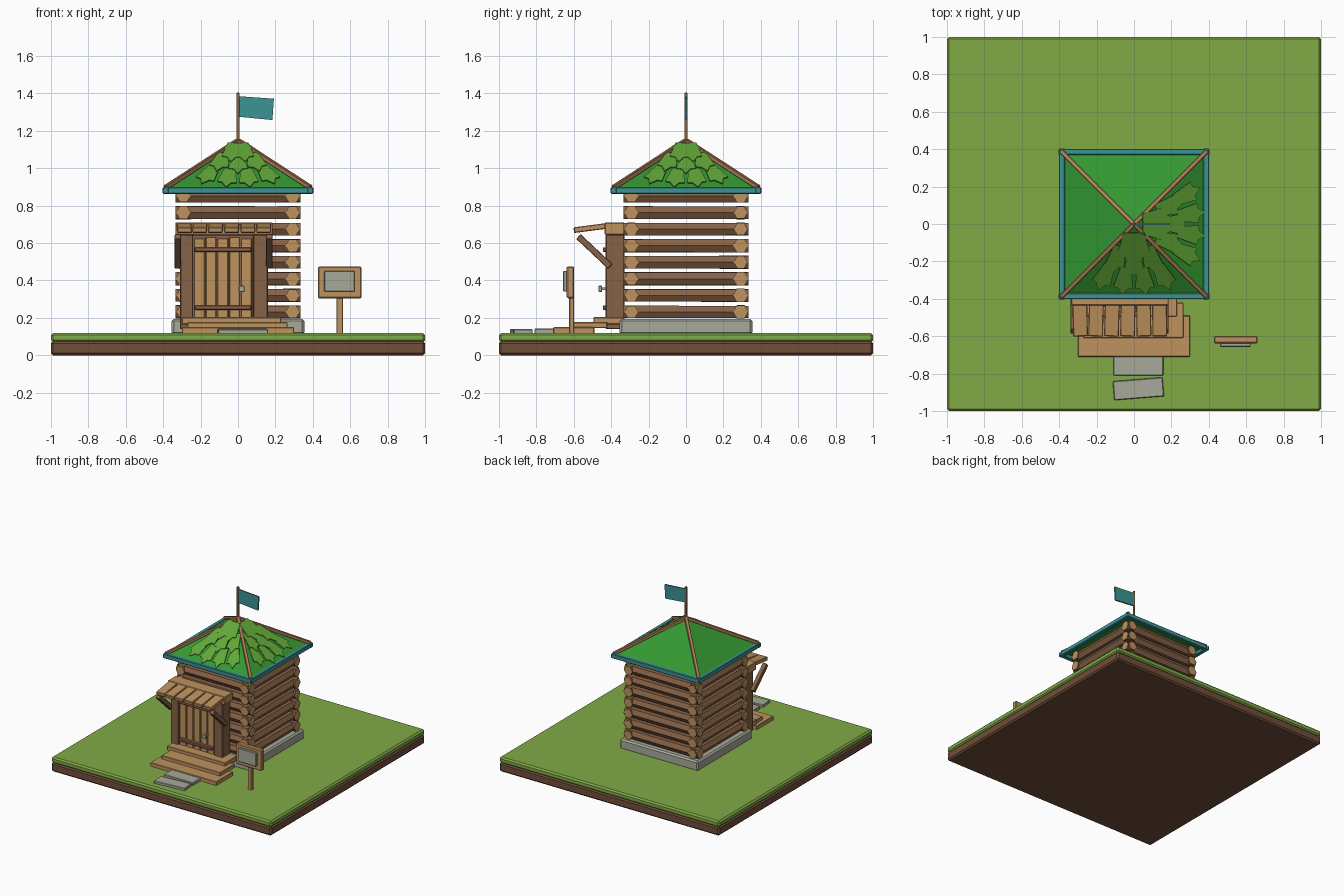
import bpy, bmesh, math, random
from mathutils import Vector, Matrix

random.seed(4)
cube = bpy.data.objects.get("Cube")
if cube:
    bpy.data.objects.remove(cube, do_unlink=True)


def material(name, rgb):
    lin = [((c / 255 + 0.055) / 1.055) ** 2.4 for c in rgb] + [1]
    m = bpy.data.materials.new(name)
    m.use_nodes = True
    m.diffuse_color = lin
    m.node_tree.nodes["Principled BSDF"].inputs["Base Color"].default_value = lin
    return m


SOIL = material("soil brown", (112, 78, 58))
GRASS = material("grass green", (128, 170, 70))
STONE = material("stone grey", (168, 170, 155))
BARK = material("bark brown", (134, 98, 70))
PLANK = material("plank tan", (190, 146, 94))
ROOF = material("roof green", (52, 152, 50))
LEAF = material("leaf green", (98, 168, 56))
TEAL = material("teal paint", (60, 148, 148))
RIDGE = material("ridge wood", (176, 128, 86))


def finish(name, bm, mats, matrix=None):
    bmesh.ops.recalc_face_normals(bm, faces=bm.faces)
    mesh = bpy.data.meshes.new(name)
    bm.to_mesh(mesh)
    bm.free()
    for m in mats:
        mesh.materials.append(m)
    ob = bpy.data.objects.new(name, mesh)
    bpy.context.collection.objects.link(ob)
    if matrix:
        ob.matrix_world = matrix
    return ob


def block(name, mat, centre, size, rot=None, bevel=0.004):
    bm = bmesh.new()
    bmesh.ops.create_cube(bm, size=1)
    bmesh.ops.scale(bm, vec=size, verts=bm.verts)
    if bevel:
        bmesh.ops.bevel(bm, geom=bm.edges[:], offset=bevel, segments=1, affect='EDGES')
    m = Matrix.Translation(centre)
    return finish(name, bm, [mat], m @ rot.to_4x4() if rot else m)


def box(name, mat, x, y, z, rot=None, bevel=0.004):
    """Block given by its extents on each axis."""
    centre = [(a + b) / 2 for a, b in (x, y, z)]
    return block(name, mat, centre, [b - a for a, b in (x, y, z)], rot, bevel)


def beam(name, mat, a, b, width, bevel=0.003):
    """Square beam between two points."""
    a, b = Vector(a), Vector(b)
    rot = (b - a).to_track_quat('Z', 'Y').to_matrix()
    return block(name, mat, (a + b) / 2, (width, width, (b - a).length), rot, bevel)


def solid(name, mat, outline, thick, matrix):
    """Extrude a flat outline by a thickness along local z."""
    bm = bmesh.new()
    face = bm.faces.new([bm.verts.new((x, y, 0)) for x, y in outline])
    top = bmesh.ops.extrude_face_region(bm, geom=[face])["geom"]
    bmesh.ops.translate(bm, vec=(0, 0, thick),
                        verts=[v for v in top if isinstance(v, bmesh.types.BMVert)])
    return finish(name, bm, [mat], matrix)


def log(name, centre, quarter):
    """Hexagonal log with pale cut ends, lying along y or turned along x."""
    bm = bmesh.new()
    r = 0.04
    bmesh.ops.create_cone(bm, cap_ends=True, segments=6, radius1=r * random.uniform(0.92, 1.04),
                          radius2=r * random.uniform(0.92, 1.04), depth=0.67,
                          matrix=Matrix.Rotation(math.pi / 2, 4, 'Z'))
    # points of the hexagon face sideways
    widest = max(bm.verts, key=lambda v: abs(v.co.x)).co.x
    if abs(abs(widest) - r) > 0.004:
        bmesh.ops.rotate(bm, verts=bm.verts, matrix=Matrix.Rotation(math.pi / 6, 3, 'Z'))
    for f in bm.faces:
        f.material_index = int(abs(f.normal.z) > 0.9)
    m = Matrix.Translation(centre) @ Matrix.Rotation(quarter, 4, 'Z')
    return finish(name, bm, [BARK, PLANK], m @ Matrix.Rotation(math.pi / 2, 4, 'X'))


# Ground and foundation
box("soil_slab", SOIL, (-1, 1), (-1, 1), (0, 0.075), bevel=0.012)
box("grass_slab", GRASS, (-1, 1), (-1, 1), (0.07, 0.12), bevel=0.012)
box("foundation", STONE, (-0.355, 0.355), (-0.355, 0.355), (0.11, 0.195), bevel=0.012)

# Log walls, open between the logs
for row in range(8):
    z = 0.232 + row * 0.0885
    for side in (-1, 1):
        log("side_log", (side * 0.292, 0, z), 0)
        log("cross_log", (0, side * 0.292, z), math.pi / 2)

# Roof pyramid
bm = bmesh.new()
bmesh.ops.create_cone(bm, cap_ends=True, segments=4, radius1=0.375 * math.sqrt(2), radius2=0,
                      depth=0.25, matrix=Matrix.Translation((0, 0, 1.015))
                      @ Matrix.Rotation(math.pi / 4, 4, 'Z'))
bmesh.ops.remove_doubles(bm, verts=bm.verts, dist=0.0001)
if abs(max(v.co.x for v in bm.verts) - 0.375) > 0.01:
    bmesh.ops.rotate(bm, verts=bm.verts, matrix=Matrix.Rotation(math.pi / 4, 3, 'Z'))
finish("roof", bm, [ROOF])

# Eaves boards and hip beams
for s in (-1, 1):
    block("eaves_board", TEAL, (0, s * 0.385, 0.881), (0.805, 0.032, 0.036))
    block("eaves_board", TEAL, (s * 0.385, 0, 0.881), (0.032, 0.805, 0.036))
    for t in (-1, 1):
        beam("hip_beam", RIDGE, (s * 0.388, t * 0.388, 0.897), (0, 0, 1.148), 0.024)

# Leafy shingles on the front and left slopes
down = Vector((0, -0.375, -0.25)).normalized()
normal = Vector((0, -0.25, 0.375)).normalized()
slope = Matrix((Vector((1, 0, 0)), -down, normal)).transposed().to_4x4()
leaf = [(-0.03, 0), (0.03, 0), (0.052, -0.13), (0.025, -0.135), (0, -0.18),
        (-0.025, -0.135), (-0.052, -0.13)]
for turn in (0, math.pi / 2):
    spin = Matrix.Rotation(turn, 4, 'Z') @ Matrix.Translation((0, 0, 1.142)) @ slope
    for layer, (start, count, gap) in enumerate(((0.05, 2, 0.05), (0.15, 3, 0.075), (0.285, 4, 0.085))):
        for i in range(count):
            u = (i - (count - 1) / 2) * gap
            place = Matrix.Translation((u, -start + abs(u) * 0.25, 0.016 - layer * 0.005))
            solid("roof_leaf", LEAF, leaf, 0.006, spin @ place @ Matrix.Rotation(u * 3, 4, 'Z'))

# Flag
beam("flag_pole", RIDGE, (0, 0, 1.13), (0, 0, 1.405), 0.016)
solid("flag", TEAL, [(0.006, 1.385), (0.192, 1.372), (0.184, 1.258), (0.006, 1.275)], 0.012,
      Matrix.Translation((0, 0.006, 0)) @ Matrix.Rotation(math.pi / 2, 4, 'X'))

# Door frame
for x in ((-0.31, -0.24), (0.082, 0.16)):
    box("door_post", BARK, x, (-0.43, -0.33), (0.14, 0.645))
box("lintel", PLANK, (-0.335, 0.185), (-0.435, -0.33), (0.645, 0.71))

# Door planks, straps and handle
box("door_back", BARK, (-0.245, 0.085), (-0.385, -0.345), (0.18, 0.645))
for i in range(5):
    x = -0.236 + i * 0.063
    box("door_plank", PLANK, (x, x + 0.058), (-0.42, -0.38), (0.185, 0.625 + 0.008 * (i % 2)))
for z in (0.255, 0.565):
    box("door_strap", BARK, (-0.232, 0.072), (-0.445, -0.415), (z - 0.012, z + 0.012))
box("door_handle", STONE, (0.003, 0.036), (-0.468, -0.448), (0.338, 0.372))
box("handle_stem", STONE, (0.014, 0.025), (-0.452, -0.415), (0.348, 0.362), bevel=0)

# Sloping canopy planks on braces
for i in range(6):
    rot = Matrix.Rotation(random.uniform(-0.03, 0.03), 3, 'Z') @ Matrix.Rotation(0.13, 3, 'X')
    block("canopy_plank", PLANK, (-0.288 + i * 0.085, -0.5, 0.682), (0.079, 0.2, 0.03), rot)
for x in (-0.322, 0.168):
    beam("canopy_brace", BARK, (x, -0.575, 0.635), (x, -0.405, 0.475), 0.035)

# Steps and stepping stones
box("lower_step", PLANK, (-0.3, 0.3), (-0.71, -0.49), (0.115, 0.15))
box("middle_step", PLANK, (-0.27, 0.265), (-0.61, -0.42), (0.145, 0.178))
box("upper_step", PLANK, (-0.3, 0.23), (-0.495, -0.33), (0.165, 0.204))
box("near_stone", STONE, (-0.11, 0.157), (-0.81, -0.705), (0.11, 0.142))
box("far_stone", STONE, (-0.11, 0.157), (-0.932, -0.83), (0.11, 0.14),
    Matrix.Rotation(0.08, 3, 'Z'))

# Notice board
box("sign_post", PLANK, (0.526, 0.562), (-0.625, -0.598), (0.11, 0.32))
box("sign_board", PLANK, (0.428, 0.66), (-0.638, -0.598), (0.305, 0.475), bevel=0.006)
box("sign_plate", STONE, (0.46, 0.624), (-0.657, -0.636), (0.34, 0.452))
